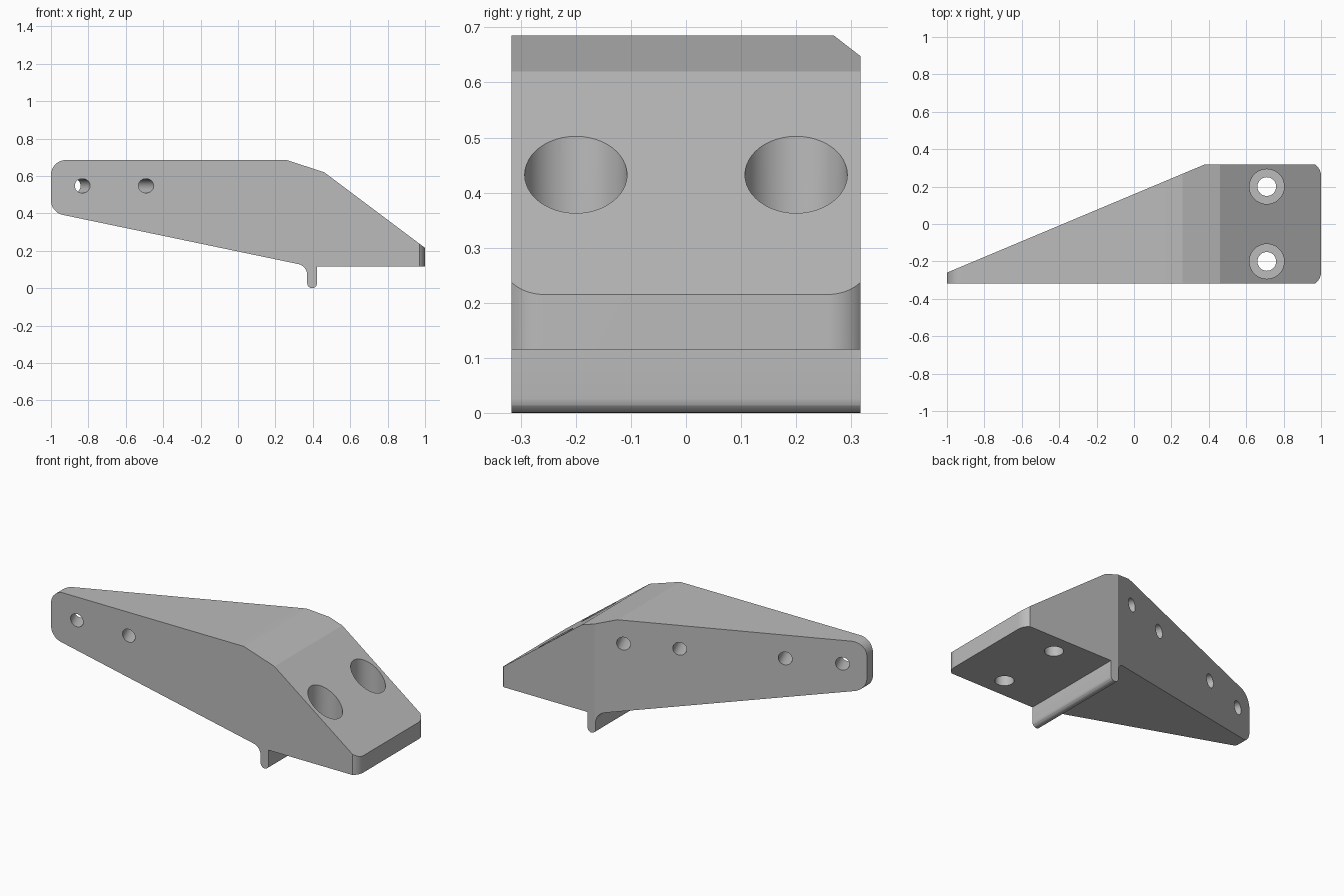
import bpy
import bmesh
from math import sin, cos, radians
from mathutils import Vector

cube = bpy.data.objects.get("Cube")
if cube:
    bpy.data.objects.remove(cube, do_unlink=True)

HALF = 0.317          # half of the bracket's depth
HOLE_Z = 0.547

grey = bpy.data.materials.new("plain grey")
grey.use_nodes = True
colour = (0.5, 0.5, 0.5, 1)
grey.diffuse_color = colour
grey.node_tree.nodes["Principled BSDF"].inputs["Base Color"].default_value = colour


def arc(cx, cy, r, start, end, steps=12):
    angles = [radians(start + (end - start) * i / steps) for i in range(steps + 1)]
    return [(cx + r * cos(a), cy + r * sin(a)) for a in angles]


def prism(name, points, sweep):
    """Extrude a closed outline of 3D points along a vector."""
    bm = bmesh.new()
    face = bm.faces.new([bm.verts.new(p) for p in points])
    out = bmesh.ops.extrude_face_region(bm, geom=[face])
    moved = [g for g in out["geom"] if isinstance(g, bmesh.types.BMVert)]
    bmesh.ops.translate(bm, verts=moved, vec=sweep)
    bmesh.ops.recalc_face_normals(bm, faces=bm.faces)
    mesh = bpy.data.meshes.new(name)
    bm.to_mesh(mesh)
    bm.free()
    mesh.materials.append(grey)
    obj = bpy.data.objects.new(name, mesh)
    bpy.context.collection.objects.link(obj)
    return obj


def rod(start, end, radius):
    """Round cutter between two points."""
    start, end = Vector(start), Vector(end)
    turn = (end - start).to_track_quat('Z', 'Y')
    ring = arc(0, 0, radius, 0, 360, 48)[:-1]
    return prism("hole_cutter", [start + turn @ Vector((x, y, 0)) for x, y in ring], end - start)


def cut(target, cutter, operation='DIFFERENCE'):
    cutter.hide_render = True
    bpy.context.view_layer.objects.active = target
    mod = target.modifiers.new("cut", 'BOOLEAN')
    mod.operation = operation
    mod.solver = 'EXACT'
    mod.object = cutter
    bpy.ops.object.modifier_apply(modifier=mod.name)
    bpy.data.objects.remove(cutter, do_unlink=True)


# Side profile: rounded tip, sloping underside, fillet, locating lip, sloped nose
profile = (arc(-0.92, 0.605, 0.08, 90, 180)
           + arc(-0.92, 0.47, 0.08, 180, 258)
           + arc(0.31, 0.07, 0.06, 78, 0)
           + arc(0.396, 0.026, 0.026, 180, 360)
           + [(0.422, 0.115), (1, 0.115), (1, 0.215), (0.46, 0.62), (0.26, 0.685)])
bracket = prism("bracket", [(x, -HALF, z) for x, z in profile], Vector((0, 2 * HALF, 0)))

# Plan outline: tapered back and rounded nose corners
tip, shoulder = Vector((-1, -0.26, 0)), Vector((0.375, HALF, 0))
r = 0.075
plan = ([(-1.1, -0.5), (0.97, -0.5)]
        + arc(1 - r, -0.257, r, -53, 0) + arc(1 - r, 0.257, r, 0, 53)
        + [(0.97, HALF + 0.01), (shoulder.x + 0.0236, HALF + 0.01)])
slope = (shoulder - tip).normalized()
far = tip - slope * 0.1
near = shoulder + slope * 0.0257
plan = plan[:-1] + [(near.x, near.y), (far.x, far.y)]
cut(bracket, prism("plan_cutter", [(x, y, -0.1) for x, y in plan], Vector((0, 0, 1))), 'INTERSECT')

# Counterbored vertical holes in the nose
for y in (-0.2, 0.2):
    cut(bracket, rod((0.71, y, 0.24), (0.71, y, 1), 0.093))
    cut(bracket, rod((0.71, y, -0.1), (0.71, y, 0.5), 0.05))

# Holes square to the tapered back: two go through, two are blind
normal = Vector((-slope.y, slope.x, 0))
for x, depth in ((-0.877, 0.4), (-0.588, 0.5), (-0.055, 0.25), (0.229, 0.25)):
    mouth = tip + slope * ((x - tip.x) / slope.x) + Vector((0, 0, HOLE_Z))
    cut(bracket, rod(mouth + normal * 0.1, mouth - normal * depth, 0.038))

bpy.ops.object.select_all(action='DESELECT')
bracket.select_set(True)
bpy.context.view_layer.objects.active = bracket
bpy.ops.object.shade_smooth_by_angle(angle=radians(15))
